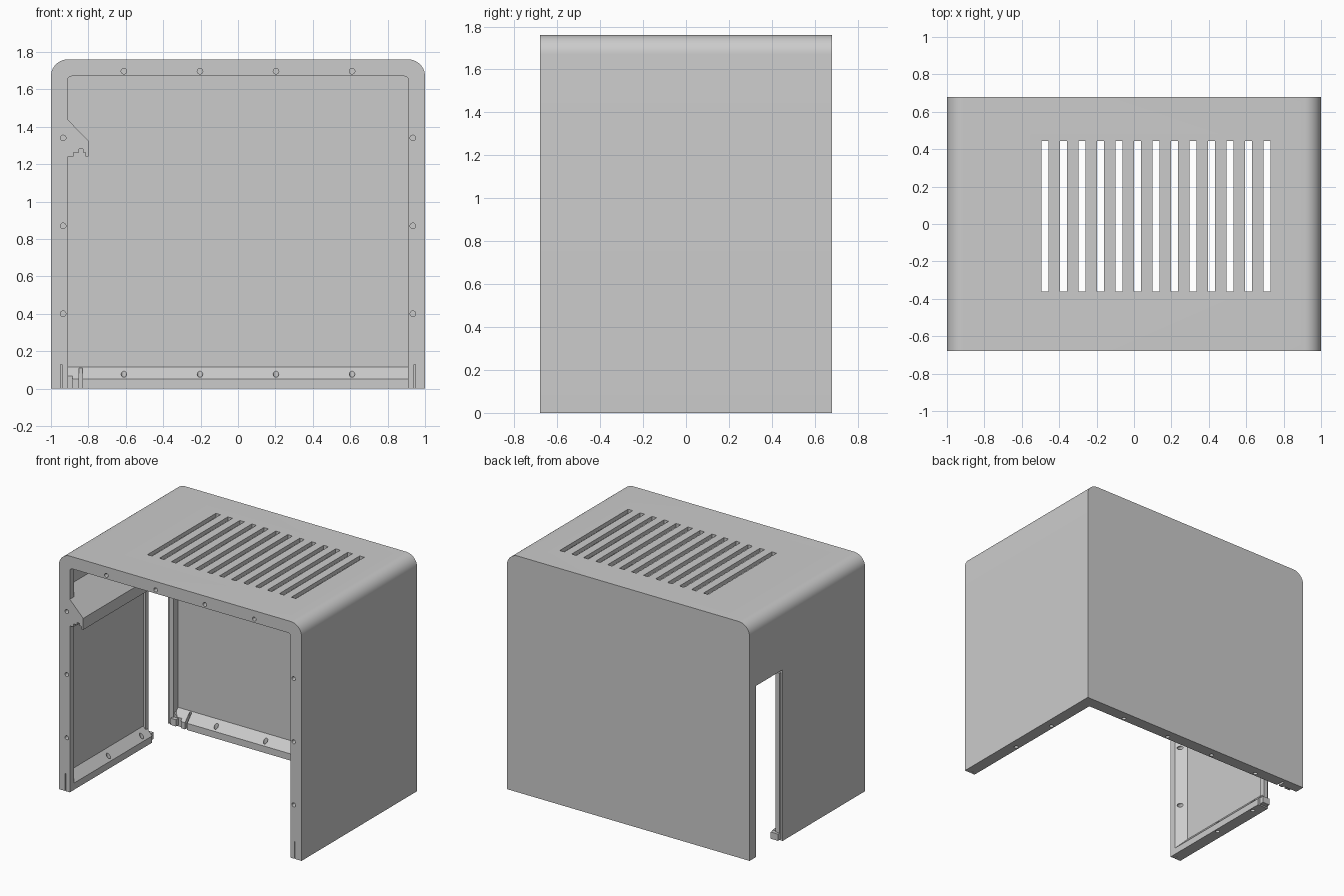
import bpy, bmesh, math
from mathutils import Matrix, Vector

default = bpy.data.objects.get("Cube")
if default:
    bpy.data.objects.remove(default)

W, D, H = 1.0, 0.68, 1.76      # half width, half depth, height
RIM, WALL = 0.09, 0.03         # rim width and wall thickness
RIM_FLAT, RIM_END = 0.05, 0.115

grey = bpy.data.materials.new("housing_grey")
grey.use_nodes = True
colour = (0.6, 0.6, 0.6, 1)
grey.diffuse_color = colour
grey.node_tree.nodes["Principled BSDF"].inputs["Base Color"].default_value = colour


def finish(name, bm):
    bmesh.ops.recalc_face_normals(bm, faces=bm.faces)
    mesh = bpy.data.meshes.new(name)
    bm.to_mesh(mesh)
    bm.free()
    mesh.materials.append(grey)
    obj = bpy.data.objects.new(name, mesh)
    bpy.context.collection.objects.link(obj)
    return obj


def arch(half, low, top, radius, steps=10):
    """Rectangle in x and z with rounded upper corners."""
    pts = [(-half, low), (half, low)]
    for side, start in ((1, 0), (-1, math.pi / 2)):
        for i in range(steps + 1):
            a = start + i * math.pi / 2 / steps
            pts.append((side * (half - radius) + radius * math.cos(a),
                        top - radius + radius * math.sin(a)))
    return pts


def prism(name, pts, y0, y1):
    bm = bmesh.new()
    face = bm.faces.new([bm.verts.new((x, y0, z)) for x, z in pts])
    ext = bmesh.ops.extrude_face_region(bm, geom=[face])["geom"]
    moved = [v for v in ext if isinstance(v, bmesh.types.BMVert)]
    bmesh.ops.translate(bm, vec=(0, y1 - y0, 0), verts=moved)
    return finish(name, bm)


def add_box(bm, x0, x1, y0, y1, z0, z1):
    mid = Vector((x0 + x1, y0 + y1, z0 + z1)) / 2
    size = Matrix.Diagonal((x1 - x0, y1 - y0, z1 - z0, 1))
    bmesh.ops.create_cube(bm, size=1, matrix=Matrix.Translation(mid) @ size)


def add_hole(bm, centre, depth, along_y):
    turn = Matrix.Rotation(math.pi / 2, 4, "X") if along_y else Matrix()
    bmesh.ops.create_cone(bm, cap_ends=True, segments=16, radius1=0.015, radius2=0.015,
                          depth=depth, matrix=Matrix.Translation(centre) @ turn)


def combine(obj, tool, operation):
    mod = obj.modifiers.new(operation, "BOOLEAN")
    mod.operation, mod.solver, mod.object = operation, "EXACT", tool
    bpy.context.view_layer.objects.active = obj
    bpy.ops.object.modifier_apply(modifier=mod.name)
    bpy.data.objects.remove(tool)


# Outer housing
housing = prism("housing", arch(W, 0, H, RIM), -D, D)

# Interior with sloped rims at the front and bottom
bm = bmesh.new()
wide, narrow = W - WALL, W - RIM
for x, z in arch(wide, RIM_END, H - WALL, RIM - WALL):
    for y in (-D + RIM_END, D - WALL):
        bm.verts.new((x, y, z))
for x, z in arch(narrow, RIM_FLAT, H - RIM, 0.02):
    bm.verts.new((x, -D + RIM_FLAT, z))
for x in (-narrow, narrow):
    bm.verts.new((x, D - RIM, RIM_FLAT))
hull = bmesh.ops.convex_hull(bm, input=bm.verts)
bmesh.ops.delete(bm, geom=list({g for g in hull["geom_interior"] + hull["geom_unused"]
                                if isinstance(g, bmesh.types.BMVert)}), context="VERTS")
bmesh.ops.dissolve_limit(bm, angle_limit=0.01, verts=bm.verts, edges=bm.edges)
combine(housing, finish("interior_cutter", bm), "DIFFERENCE")
combine(housing, prism("opening_cutter", arch(narrow, -0.1, H - RIM, 0.02),
                       -D - 0.1, D - RIM), "DIFFERENCE")

# Sloped ledge inside the side wall, with a stepped groove beneath
ledge = [(-0.98, 1.51), (-0.8, 1.325), (-0.8, 1.24), (-0.815, 1.24), (-0.815, 1.262),
         (-0.83, 1.262), (-0.83, 1.28), (-0.85, 1.28), (-0.85, 1.262), (-0.88, 1.262),
         (-0.88, 1.24), (-0.98, 1.24)]
combine(housing, prism("ledge", ledge, -D, D - WALL / 2), "UNION")

# Tall doorway in the side wall, next to the back
bm = bmesh.new()
add_box(bm, -1.1, -0.885, 0.29, 0.605, -0.1, 1.275)
combine(housing, finish("doorway_cutter", bm), "DIFFERENCE")

# Vents, screw holes and slits
bm = bmesh.new()
for i in range(13):
    x = -0.475 + i * 0.0988
    add_box(bm, x - 0.019, x + 0.019, -0.36, 0.445, H - 0.06, H + 0.1)
for x in (-0.61, -0.203, 0.203, 0.61):
    add_hole(bm, (x, -D, 1.697), 0.26, True)
    add_hole(bm, (x, 0.615, 0), 0.3, False)
for side in (-1, 1):
    for z in (0.4, 0.87, 1.34):
        add_hole(bm, (side * 0.935, -D, z), 0.26, True)
    for y in (-0.19, 0.2):
        add_hole(bm, (side * 0.935, y, 0), 0.3, False)
    add_box(bm, side * 0.945 - 0.003, side * 0.945 + 0.003, -D - 0.1, -D + 0.03, -0.1, 0.13)
add_box(bm, -0.85, -0.832, 0.55, D - WALL, -0.1, 0.11)
combine(housing, finish("detail_cutter", bm), "DIFFERENCE")

# Jamb ribs and small catches beside the doorway
ribs = {"front_jamb": (-0.985, -0.95, 0.27, 0.305, 0.01, 1.25),
        "back_jamb": (-0.985, -0.95, 0.595, 0.66, 0.01, 1.25),
        "back_catch": (-0.96, -0.915, 0.575, 0.66, 0.01, 0.06),
        "front_catch": (-0.985, -0.925, 0.28, 0.325, 0.01, 0.06)}
for name, dims in ribs.items():
    bm = bmesh.new()
    add_box(bm, *dims)
    finish(name, bm)

# Smooth the rounded corners, keep edges crisp
bpy.ops.object.select_all(action="DESELECT")
housing.select_set(True)
bpy.context.view_layer.objects.active = housing
bpy.ops.object.shade_smooth_by_angle(angle=math.radians(30))
